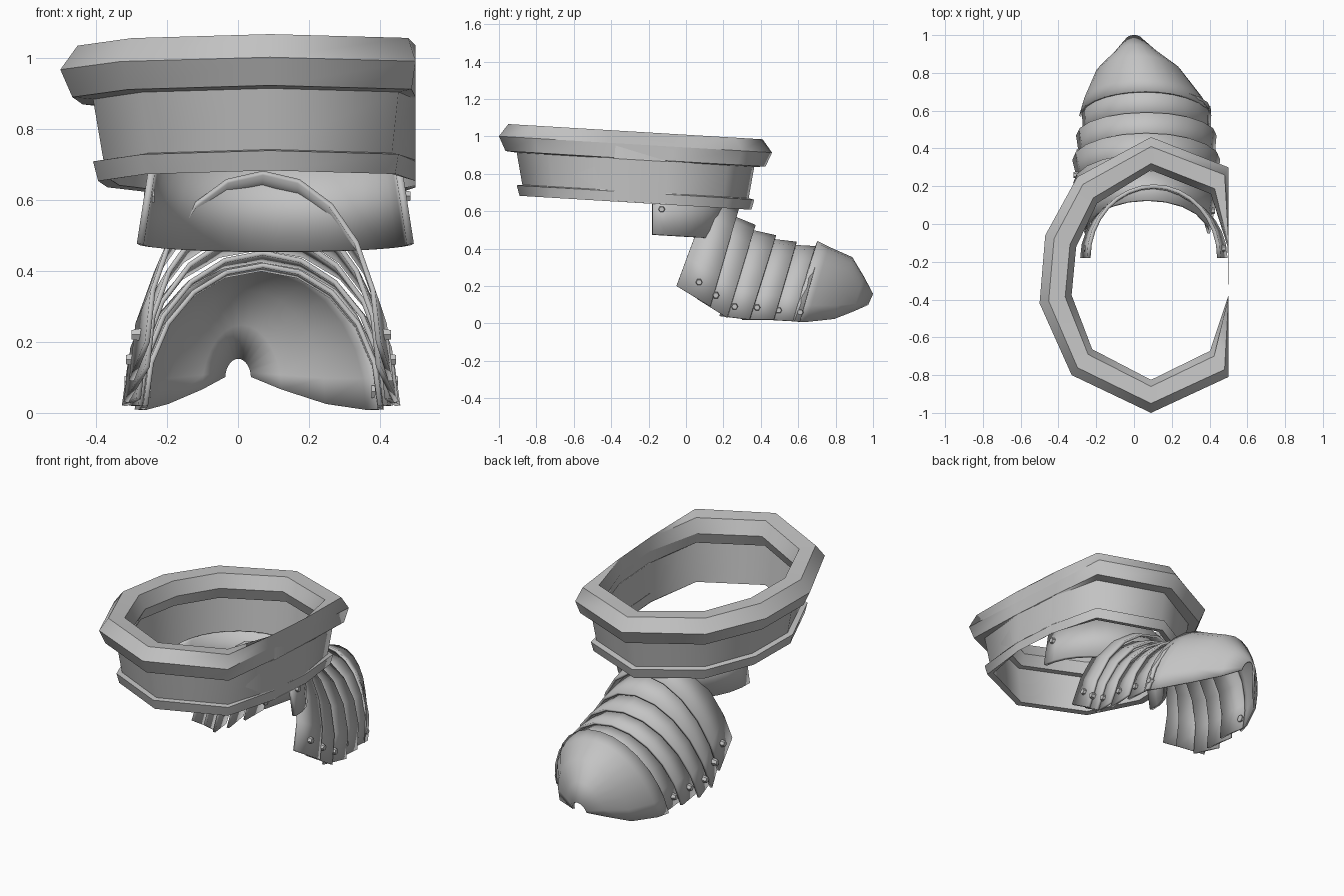
import bpy
import bmesh
import math
from mathutils import Vector

default_cube = bpy.data.objects.get("Cube")
if default_cube:
    bpy.data.objects.remove(default_cube, do_unlink=True)

steel = bpy.data.materials.new("plain_steel_grey")
steel.use_nodes = True
steel_colour = (0.55, 0.55, 0.55, 1.0)
steel.diffuse_color = steel_colour
steel.node_tree.nodes["Principled BSDF"].inputs["Base Color"].default_value = steel_colour


def make_object(name, rows, ring=False, thickness=0.0):
    """Skin a grid of point rows; a ring closes both ways and keeps its profile edges sharp."""
    bm = bmesh.new()
    grid = [[bm.verts.new(point) for point in row] for row in rows]
    row_count, column_count = len(grid), len(grid[0])
    for i in range(row_count if ring else row_count - 1):
        for j in range(column_count if ring else column_count - 1):
            following, beside = (i + 1) % row_count, (j + 1) % column_count
            face = bm.faces.new((grid[i][j], grid[i][beside], grid[following][beside], grid[following][j]))
            face.smooth = True
            if ring:
                bm.edges.get((grid[i][j], grid[i][beside])).smooth = False
    bmesh.ops.recalc_face_normals(bm, faces=bm.faces)
    mesh = bpy.data.meshes.new(name)
    bm.to_mesh(mesh)
    bm.free()
    mesh.materials.append(steel)
    obj = bpy.data.objects.new(name, mesh)
    bpy.context.collection.objects.link(obj)
    if thickness:
        solid = obj.modifiers.new("thickness", "SOLIDIFY")
        solid.thickness = thickness
        solid.offset = 0
        bpy.ops.object.select_all(action="DESELECT")
        obj.select_set(True)
        bpy.context.view_layer.objects.active = obj
        bpy.ops.object.shade_smooth_by_angle(angle=math.radians(60))


def make_rivet(name, location, side):
    """Six-sided rivet head facing sideways."""
    bpy.ops.mesh.primitive_cone_add(vertices=6, radius1=0.021, radius2=0.015, depth=0.03,
                                    location=location, rotation=(0, side * math.pi / 2, 0))
    rivet = bpy.context.object
    rivet.name = name
    rivet.data.materials.append(steel)


# Waist ring: polygon outline swept through a rim, wall and lower band profile
FLAT_SIDE = 0.5
outline = [Vector(p) for p in (
    (0.09, -1.0), (0.51, -0.81), (0.68, -0.42), (0.66, -0.06), (0.51, 0.30),
    (0.09, 0.46), (-0.30, 0.25), (-0.47, -0.06), (-0.50, -0.42), (-0.33, -0.80))]
middle = Vector((0.09, -0.27))
# inset from the outline, height
ring_profile = (
    (0, 0.957), (0.05, 1.025), (0.14, 1.02), (0.175, 0.945), (0.15, 0.88), (0.12, 0.875),
    (0.145, 0.65), (0.11, 0.645), (0.095, 0.70), (0.125, 0.705), (0.095, 0.875), (0.035, 0.88))
ring_rows = []
for inset, height in ring_profile:
    row = []
    for corner in outline:
        p = corner - (corner - middle).normalized() * inset
        tilt = -0.06 * (p.y - middle.y)
        row.append((min(p.x, FLAT_SIDE), p.y, height + tilt))
    ring_rows.append(row)
make_object("waist_ring", ring_rows, ring=True)


# Curved back plate hanging under the ring
def back_arc(half_width, depth, end_height, drop, steps=16):
    row = []
    for k in range(steps + 1):
        t = math.pi * k / steps
        row.append((0.105 - half_width * math.cos(t), -0.18 + depth * math.sin(t),
                    end_height - drop * math.sin(t)))
    return row


make_object("back_plate", [back_arc(0.38, 0.355, 0.475, 0.022), back_arc(0.345, 0.38, 0.70, 0.01)],
            thickness=0.02)
for side, label in ((1, "left"), (-1, "right")):
    make_rivet("back_plate_rivet_" + label, (0.11 + side * 0.36, -0.13, 0.61), side)


# Overlapping tail plates, each arched between two slanted sections
def arch(bottom, peak, half_width, centre, steps=10):
    row = []
    for k in range(steps + 1):
        t = math.pi * k / steps
        rise = math.sin(t)
        row.append((centre - half_width * math.cos(t),
                    bottom[0] + (peak[0] - bottom[0]) * rise,
                    bottom[1] + (peak[1] - bottom[1]) * rise))
    return row


# front bottom, front peak, rear bottom, rear peak, front and rear half widths
tail_plates = (
    ((-0.05, 0.20), (0.125, 0.675), (0.13, 0.09), (0.28, 0.605), 0.325, 0.365),
    ((0.06, 0.13), (0.20, 0.59), (0.22, 0.03), (0.37, 0.52), 0.325, 0.38),
    ((0.18, 0.04), (0.30, 0.505), (0.34, 0.02), (0.48, 0.465), 0.35, 0.385),
    ((0.30, 0.02), (0.42, 0.45), (0.47, 0.02), (0.59, 0.43), 0.345, 0.365),
    ((0.43, 0.02), (0.54, 0.415), (0.61, 0.01), (0.72, 0.405), 0.33, 0.335))
for number, (fb, fp, rb, rp, fw, rw) in enumerate(tail_plates, 1):
    make_object("tail_plate_%d" % number, [arch(fb, fp, fw, 0.07), arch(rb, rp, rw, 0.065)],
                thickness=0.014)

# Tapering tail cap, ending in a small round opening
cap_sections = (
    ((0.57, 0.01), (0.70, 0.435), 0.345, 0.06),
    ((0.64, 0.008), (0.76, 0.405), 0.315, 0.05),
    ((0.79, 0.025), (0.885, 0.35), 0.225, 0.025),
    ((0.89, 0.065), (0.945, 0.25), 0.115, 0.01),
    ((0.97, 0.10), (0.995, 0.155), 0.04, 0.0))
make_object("tail_cap", [arch(*section, steps=14) for section in cap_sections], thickness=0.012)

# Rivets along both lower edges of the tail
tail_rivets = ((0.07, 0.22, 0.35), (0.16, 0.15, 0.365), (0.26, 0.09, 0.37),
               (0.38, 0.085, 0.355), (0.495, 0.07, 0.335), (0.61, 0.06, 0.325))
for number, (y, z, reach) in enumerate(tail_rivets, 1):
    for side, label in ((1, "left"), (-1, "right")):
        make_rivet("tail_rivet_%s_%d" % (label, number), (0.065 + side * reach, y, z), side)
